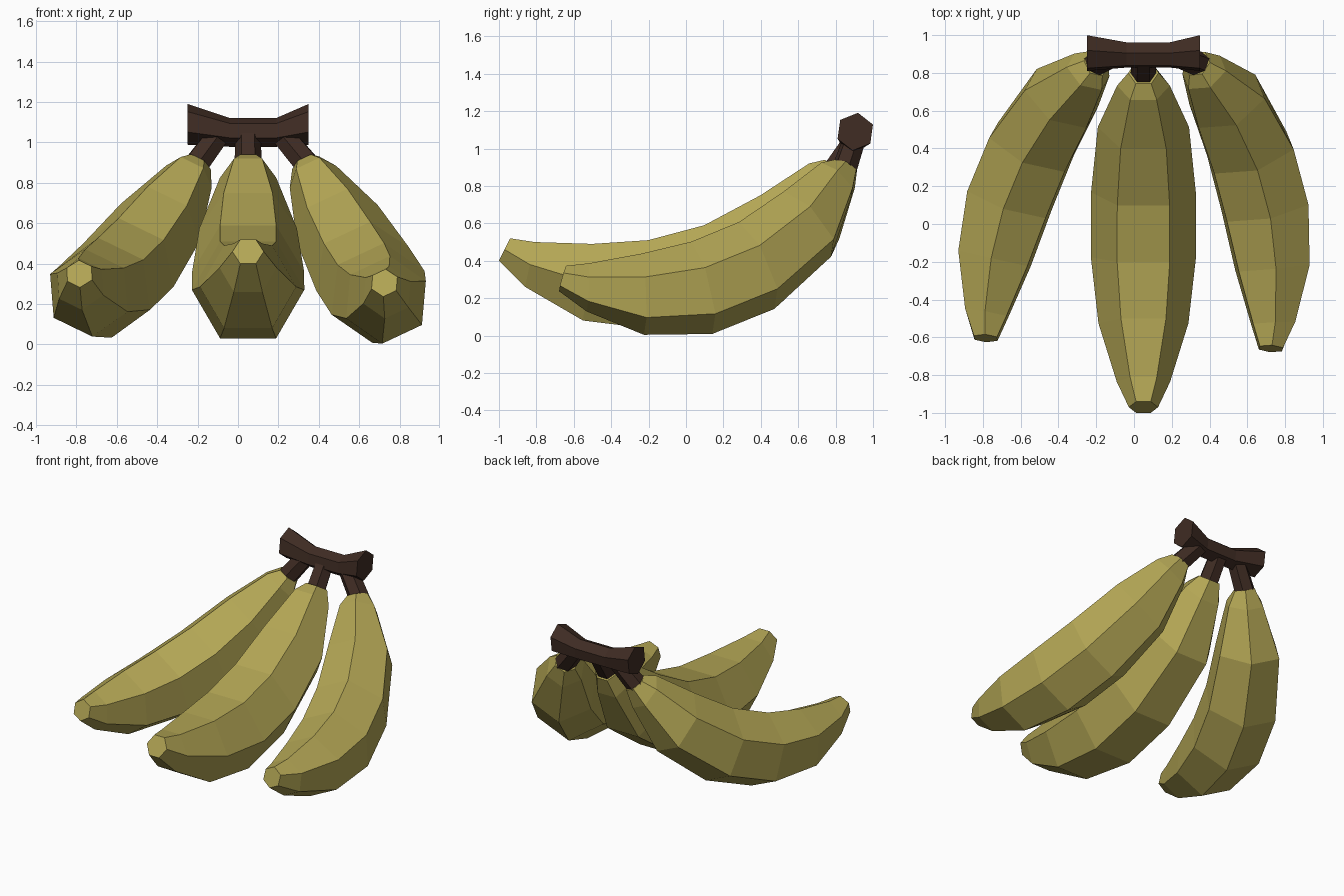
import bpy, bmesh
from math import cos, sin, radians, sqrt
from mathutils import Vector, Matrix

if "Cube" in bpy.data.objects:
    bpy.data.objects.remove(bpy.data.objects["Cube"])


def material(name, rgb):
    m = bpy.data.materials.new(name)
    m.diffuse_color = (*rgb, 1)
    m.use_nodes = True
    m.node_tree.nodes["Principled BSDF"].inputs["Base Color"].default_value = m.diffuse_color
    return m


YELLOW = material("peel", (0.45, 0.38, 0.09))
BROWN = material("stalk", (0.05, 0.025, 0.017))


def ring(center, u, v, r, turn=0):
    """Six points around a centre in the plane of u and v."""
    return [center + r * (cos(radians(60 * k + turn)) * u + sin(radians(60 * k + turn)) * v)
            for k in range(6)]


def loft(name, rings, mat):
    """Flat-faced skin over a row of six-sided rings, capped at both ends."""
    bm = bmesh.new()
    rows = [[bm.verts.new(p) for p in r] for r in rings]
    for a, b in zip(rows, rows[1:]):
        for k in range(6):
            j = (k + 1) % 6
            bm.faces.new((a[k], a[j], b[j], b[k]))
    bm.faces.new(rows[0])
    bm.faces.new(rows[-1])
    bmesh.ops.recalc_face_normals(bm, faces=bm.faces)
    me = bpy.data.meshes.new(name)
    bm.to_mesh(me)
    bm.free()
    me.materials.append(mat)
    ob = bpy.data.objects.new(name, me)
    bpy.context.collection.objects.link(ob)
    return ob


def frame(start, end, roll=0):
    """Axes (side, along, up) for a banana lying from start to end."""
    d = (end - start).normalized()
    side = d.cross(Vector((0, 0, 1))).normalized()
    up = Matrix.Rotation(radians(roll), 3, d) @ side.cross(d)
    return d.cross(up), d, up


# Banana side profile: top (y, z) and bottom (y, z) of each section
PROFILE = [(0.745, 0.94, 0.86, 0.86), (0.66, 0.92, 0.81, 0.73),
           (0.40, 0.75, 0.63, 0.40), (0.10, 0.59, 0.24, 0.13),
           (-0.20, 0.51, -0.15, 0.03), (-0.50, 0.49, -0.55, 0.08),
           (-0.81, 0.50, -0.86, 0.26), (-0.94, 0.52, -1.00, 0.40)]
HEAD, TIP = Vector((0, 0.8025, 0.90)), Vector((0, -0.97, 0.46))


def banana(name, start, end, roll):
    start, end = Vector(start), Vector(end)
    src, dst = frame(HEAD, TIP), frame(start, end, roll)
    scale = (end - start).length / (TIP - HEAD).length

    def place(p):
        return start + scale * sum((dst[i] * (p - HEAD).dot(src[i]) for i in range(3)), Vector())

    rings = []
    for ty, tz, by, bz in PROFILE:
        top, bot = Vector((0, ty, tz)), Vector((0, by, bz))
        v = (top - bot).normalized()
        pts = ring((top + bot) / 2, Vector((1, 0, 0)), v, (top - bot).length / sqrt(3))
        rings.append([place(p) for p in pts])
    loft(name, rings, YELLOW)


def stem(name, a, b, roll):
    a, b = Vector(a), Vector(b)
    d = (b - a).normalized()
    u = d.cross(Vector((0, 1, 0.0)).cross(d)).cross(d).normalized()
    u = Matrix.Rotation(radians(roll), 3, d) @ u
    v = d.cross(u)
    loft(name, [ring(a - 0.02 * d, u, v, 0.068), ring(b, u, v, 0.062)], BROWN)


# Bananas with their stems: head, tip, roll, stem top
for label, head, tip, roll, joint in (
        ("left", (-0.20, 0.85, 0.90), (-0.785, -0.605, 0.35), -27, (-0.09, 0.90, 1.05)),
        ("middle", (0.05, 0.80, 0.90), (0.05, -0.97, 0.46), 0, (0.05, 0.90, 1.05)),
        ("right", (0.335, 0.85, 0.90), (0.725, -0.66, 0.305), 27, (0.21, 0.90, 1.05))):
    banana(label + "_banana", head, tip, roll)
    stem(label + "_stem", head, joint, roll)

# Crown bar joining the stems, flared at both ends
loft("crown", [ring(Vector((x, y, z)), Vector((0, 1, 0)), Vector((0, 0, 1)), r, 22)
               for x, y, z, r in ((-0.25, 0.905, 1.09, 0.102), (-0.04, 0.895, 1.05, 0.072),
                                  (0.19, 0.895, 1.05, 0.072), (0.35, 0.905, 1.09, 0.102))], BROWN)
